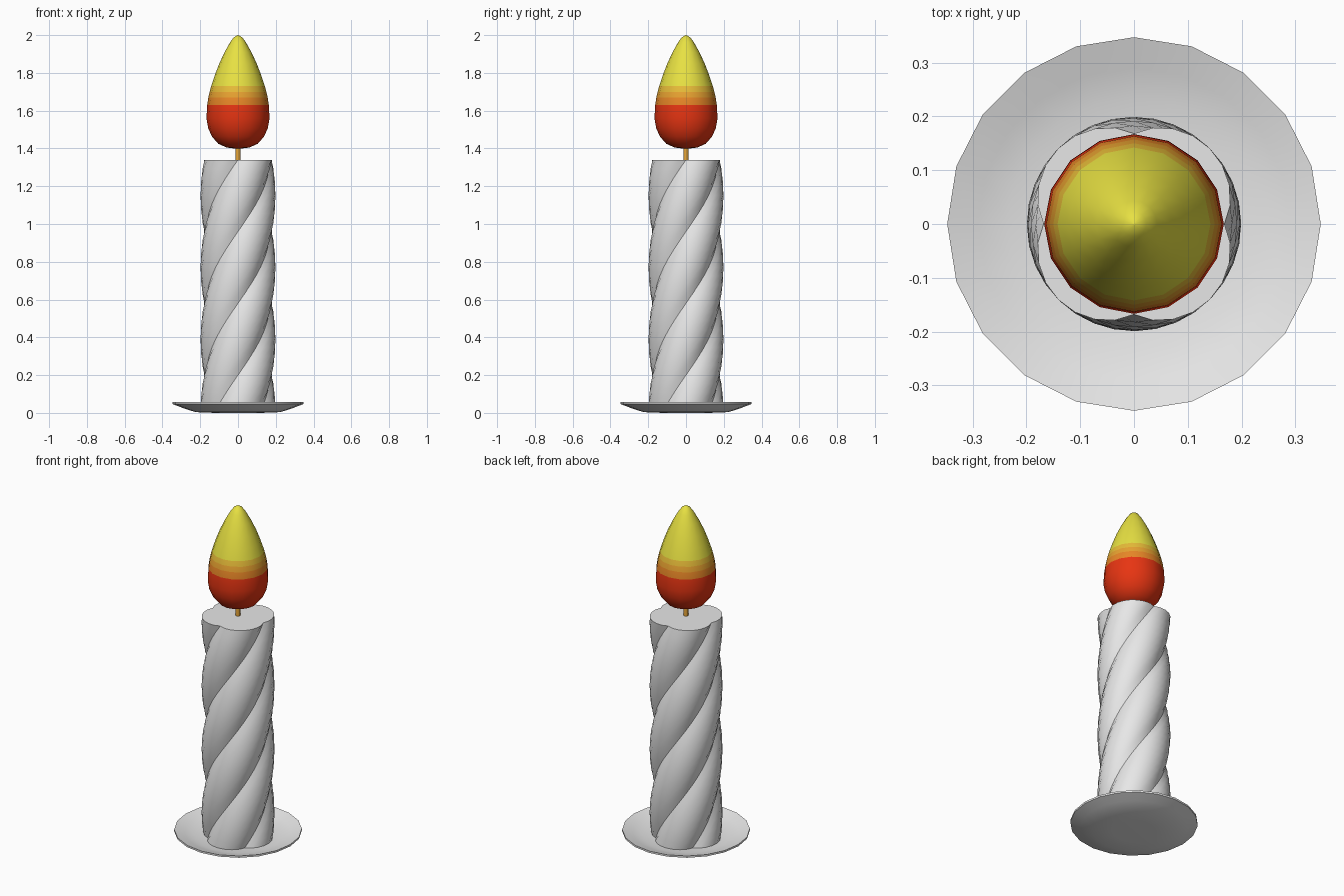
import bpy, math

if "Cube" in bpy.data.objects:
    bpy.data.objects.remove(bpy.data.objects["Cube"])

def mat(name, rgb):
    m = bpy.data.materials.new(name)
    m.diffuse_color = (*rgb, 1)
    m.use_nodes = True
    m.node_tree.nodes["Principled BSDF"].inputs["Base Color"].default_value = m.diffuse_color
    return m

white = mat("white_wax", (0.8, 0.8, 0.8))
red = mat("flame_red", (0.8, 0.035, 0.006))
orange = mat("flame_orange", (0.8, 0.24, 0.02))
amber = mat("flame_amber", (0.8, 0.36, 0.03))
gold = mat("flame_gold", (0.8, 0.5, 0.04))
yellow = mat("flame_yellow", (0.8, 0.75, 0.055))
wick_col = mat("wick_orange", (0.8, 0.38, 0.04))

def rings_object(name, rings, mats, angle):
    """Bridge equal-sized rings of points and cap both ends."""
    n = len(rings[0])
    verts = [p for r in rings for p in r]
    faces = [tuple(reversed(range(n)))]
    for k in range(len(rings) - 1):
        for i in range(n):
            j = (i + 1) % n
            faces.append((k*n + i, k*n + j, (k+1)*n + j, (k+1)*n + i))
    faces.append(tuple(range((len(rings) - 1)*n, len(rings)*n)))
    me = bpy.data.meshes.new(name)
    me.from_pydata(verts, [], faces)
    for m in mats:
        me.materials.append(m)
    ob = bpy.data.objects.new(name, me)
    bpy.context.collection.objects.link(ob)
    bpy.ops.object.select_all(action='DESELECT')
    ob.select_set(True)
    bpy.context.view_layer.objects.active = ob
    bpy.ops.object.shade_smooth_by_angle(angle=math.radians(angle))
    return ob

def circle(r, z, n):
    return [(r*math.cos(2*math.pi*i/n), r*math.sin(2*math.pi*i/n), z) for i in range(n)]

def lathe(name, profile, n, mats, angle=50):
    return rings_object(name, [circle(r, z, n) for r, z in profile], mats, angle)

# shallow dish
lathe("dish", [(0.12, 0), (0.225, 0.004), (0.29, 0.025), (0.347, 0.047), (0.347, 0.058),
               (0.29, 0.04), (0.235, 0.023), (0.12, 0.018)], 20, [white])

# twisted four-lobed candle, creased along the grooves
LOBES, SEG, LEVELS = 4, 8, 28
Z0, Z1, PITCH = 0.015, 1.34, 0.38
rings = []
for k in range(LEVELS + 1):
    z = Z0 + (Z1 - Z0)*k/LEVELS
    turn = (z - Z1)/PITCH*math.pi/2
    ring = []
    for i in range(LOBES*SEG):
        t = (i % SEG)/SEG
        r = 0.168 + 0.031*math.sin(math.pi*t)**0.8
        a = 2*math.pi*i/(LOBES*SEG) + turn
        ring.append((r*math.cos(a), r*math.sin(a), z))
    rings.append(ring)
rings_object("candle", rings, [white], 28)

# wick
lathe("wick", [(0.013, 1.33), (0.013, 1.43)], 8, [wick_col])

# flame, coloured by height
flame = lathe("flame", [(0.02, 1.4), (0.06, 1.405), (0.105, 1.425), (0.138, 1.463), (0.158, 1.508),
                        (0.167, 1.56), (0.163, 1.63), (0.157, 1.67), (0.15, 1.7), (0.142, 1.73),
                        (0.122, 1.79), (0.099, 1.85), (0.071, 1.91), (0.043, 1.96),
                        (0.023, 1.988), (0.002, 2.0)], 16,
              [red, orange, amber, gold, yellow], 60)
for f in flame.data.polygons:
    f.material_index = sum(f.center.z > h for h in (1.63, 1.67, 1.7, 1.73))
